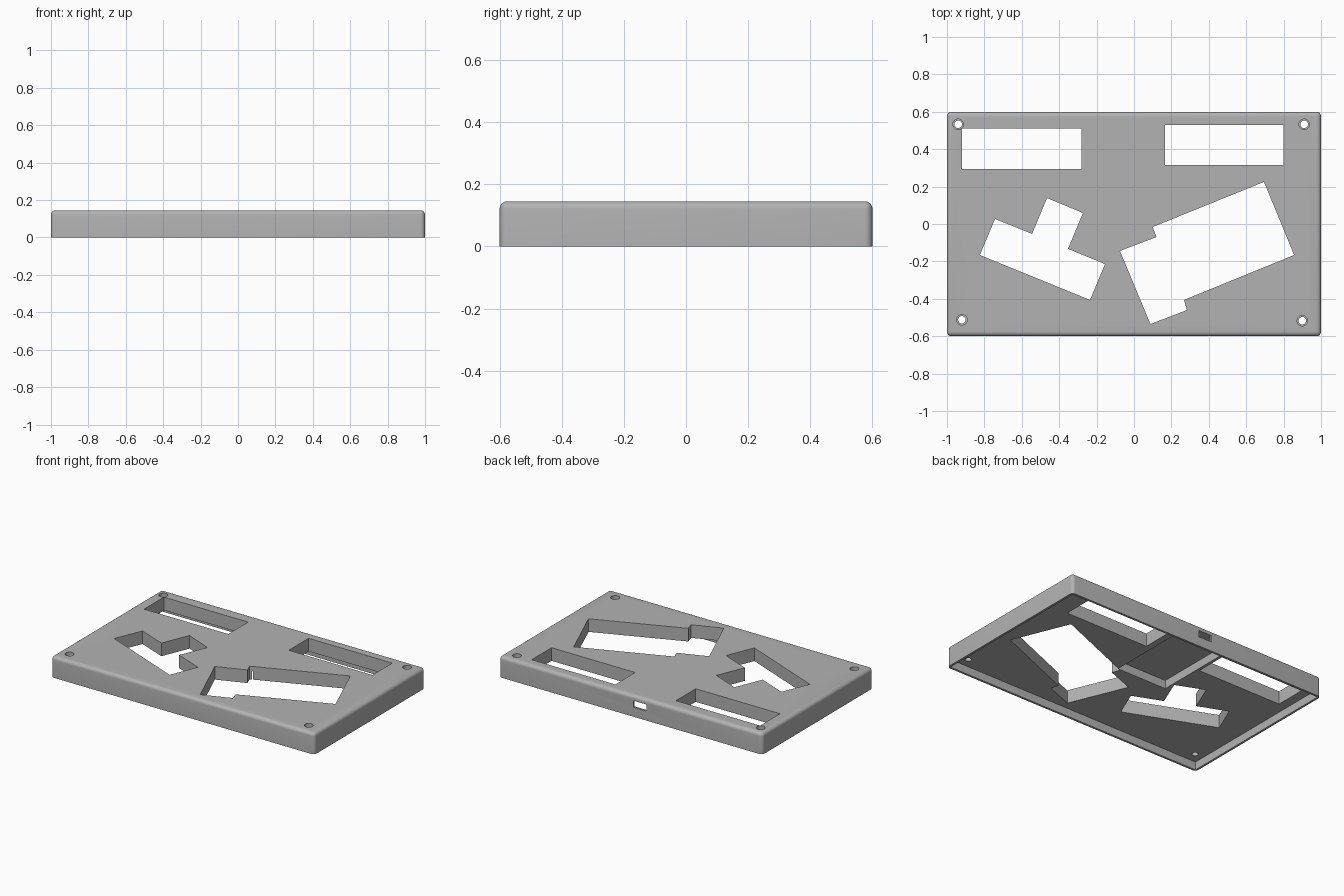
import bpy, bmesh, math

cube = bpy.data.objects.get("Cube")
if cube:
    bpy.data.objects.remove(cube, do_unlink=True)

HEIGHT, FLOOR, WALL = 0.145, 0.055, 0.015   # case height, plate underside, wall thickness

grey = bpy.data.materials.new("case grey")
grey.use_nodes = True
colour = (0.45, 0.45, 0.45, 1)
grey.diffuse_color = colour
grey.node_tree.nodes["Principled BSDF"].inputs["Base Color"].default_value = colour


def prism(name, outline, z0, z1):
    """Extrude a flat outline from z0 to z1."""
    bm = bmesh.new()
    face = bm.faces.new([bm.verts.new((x, y, z0)) for x, y in outline])
    new = bmesh.ops.extrude_face_region(bm, geom=[face])["geom"]
    bmesh.ops.translate(bm, vec=(0, 0, z1 - z0),
                        verts=[v for v in new if isinstance(v, bmesh.types.BMVert)])
    bmesh.ops.recalc_face_normals(bm, faces=bm.faces)
    mesh = bpy.data.meshes.new(name)
    bm.to_mesh(mesh)
    bm.free()
    mesh.materials.append(grey)
    obj = bpy.data.objects.new(name, mesh)
    bpy.context.collection.objects.link(obj)
    return obj


def rect(x0, x1, y0, y1):
    return [(x0, y0), (x1, y0), (x1, y1), (x0, y1)]


def circle(x, y, r, n=32):
    return [(x + r * math.cos(i * math.tau / n), y + r * math.sin(i * math.tau / n))
            for i in range(n)]


def apply(obj, mod):
    bpy.ops.object.select_all(action="DESELECT")
    bpy.context.view_layer.objects.active = obj
    obj.select_set(True)
    bpy.ops.object.modifier_apply(modifier=mod.name)


def cut(obj, outline, z0, z1):
    cutter = prism("cutter", outline, z0, z1)
    cutter.hide_render = True
    mod = obj.modifiers.new("cut", "BOOLEAN")
    mod.operation, mod.solver, mod.object = "DIFFERENCE", "EXACT", cutter
    apply(obj, mod)
    bpy.data.objects.remove(cutter, do_unlink=True)


# Outer shell, rounded everywhere except around the open base
case = prism("keyboard_case", rect(-1, 1, -0.6, 0.6), 0, HEIGHT)
bm = bmesh.new()
bm.from_mesh(case.data)
rounded = [e for e in bm.edges if any(v.co.z > 0.01 for v in e.verts)]
bmesh.ops.bevel(bm, geom=rounded, offset=0.024, segments=6, profile=0.5, affect="EDGES")
bm.to_mesh(case.data)
bm.free()

# Open underside
cut(case, rect(-1 + WALL, 1 - WALL, -0.6 + WALL, 0.6 - WALL), -0.1, FLOOR)

# Circuit board pocket and the cable port in the back wall
cut(case, rect(-0.26, 0.12, -0.01, 0.6 - WALL), -0.1, 0.112)
cut(case, rect(-0.12, -0.02, 0.5, 0.7), 0.065, 0.11)

# Display windows and angled key cluster openings
small_cluster = [(-0.743, 0.027), (-0.545, -0.053), (-0.465, 0.139), (-0.273, 0.059),
                 (-0.353, -0.133), (-0.155, -0.214), (-0.235, -0.406), (-0.824, -0.166)]
large_cluster = [(0.695, 0.225), (0.856, -0.166), (0.267, -0.406), (0.283, -0.46),
                 (0.088, -0.535), (-0.075, -0.144), (0.12, -0.07), (0.1, -0.016)]
for outline in (rect(-0.92, -0.28, 0.295, 0.51), rect(0.165, 0.80, 0.315, 0.53),
                small_cluster, large_cluster):
    cut(case, outline, -0.1, 0.3)

# Counterbored screw holes in the corners
for x, y in ((-0.94, 0.533), (0.91, 0.533), (-0.92, -0.512), (0.9, -0.517)):
    cut(case, circle(x, y, 0.02), -0.1, 0.3)
    cut(case, circle(x, y, 0.028), HEIGHT - 0.04, 0.3)

bpy.ops.object.select_all(action="DESELECT")
case.select_set(True)
bpy.context.view_layer.objects.active = case
bpy.ops.object.shade_smooth_by_angle(angle=math.radians(30))
